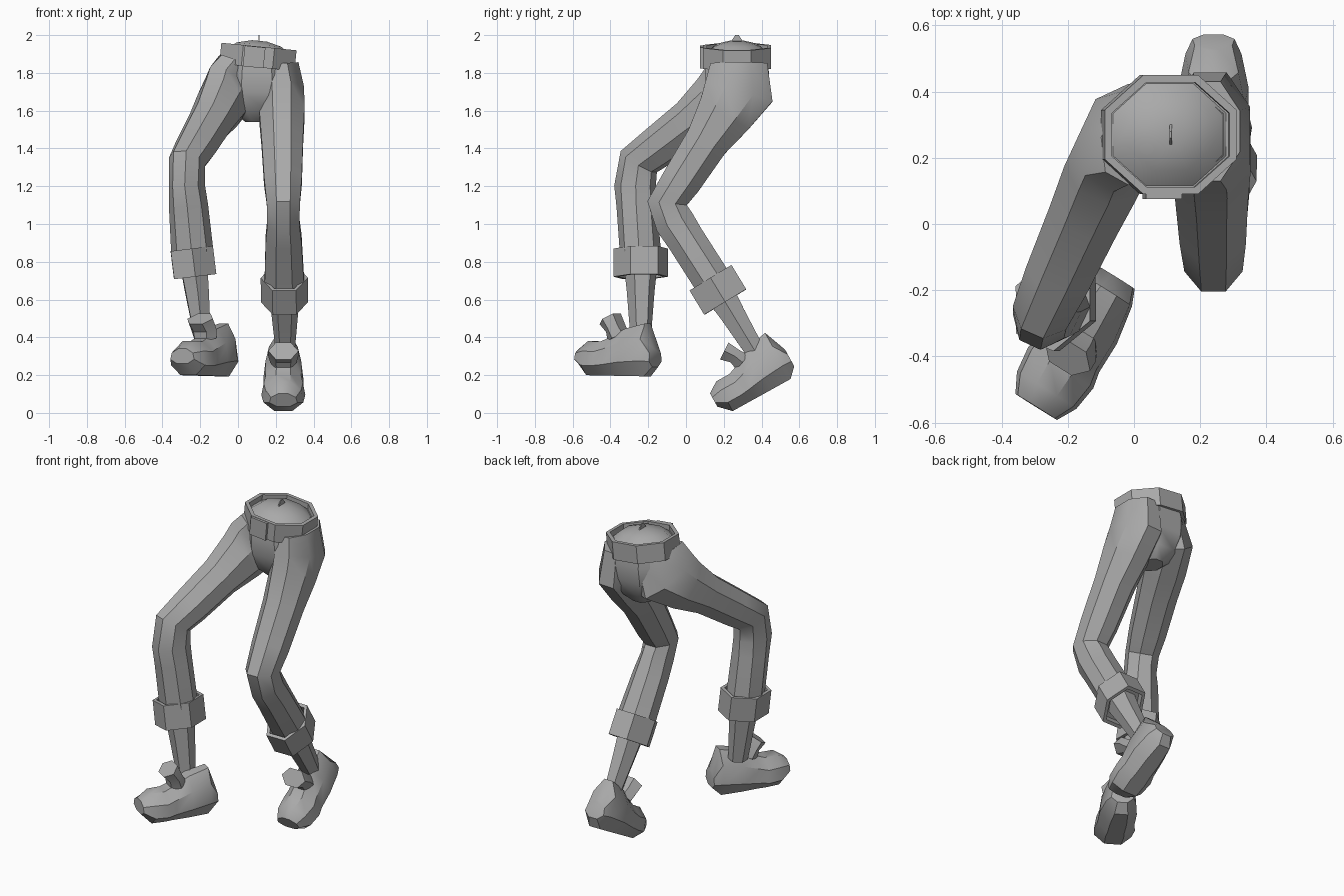
import bpy, bmesh
from math import pi, sin, cos, radians
from mathutils import Vector

cube = bpy.data.objects.get("Cube")
if cube:
    bpy.data.objects.remove(cube)

grey = bpy.data.materials.new("plain_grey")
grey.use_nodes = True
colour = (0.4, 0.4, 0.4, 1)
grey.diffuse_color = colour
grey.node_tree.nodes["Principled BSDF"].inputs["Base Color"].default_value = colour


def finish(name, bm):
    """Turn the skinned rings into a shaded object."""
    bmesh.ops.recalc_face_normals(bm, faces=bm.faces)
    mesh = bpy.data.meshes.new(name)
    bm.to_mesh(mesh)
    bm.free()
    mesh.materials.append(grey)
    part = bpy.data.objects.new(name, mesh)
    bpy.context.collection.objects.link(part)
    bpy.ops.object.select_all(action="DESELECT")
    part.select_set(True)
    bpy.context.view_layer.objects.active = part
    bpy.ops.object.shade_smooth_by_angle(angle=radians(35))
    return part


def path_direction(points, index):
    """Direction of a path at one point, halfway between its two segments."""
    total = Vector()
    if index > 0:
        total += (points[index] - points[index - 1]).normalized()
    if index < len(points) - 1:
        total += (points[index + 1] - points[index]).normalized()
    return total.normalized()


def tube(name, rings, sides=8, side_axis=Vector((1, 0, 0)), axis=None, taper=0):
    """Skin a closed tube through rings of (centre, half width, half depth)."""
    bm = bmesh.new()
    points = [centre for centre, width, depth in rings]
    angles = [pi / 2 + (2 * i + 1) * pi / sides for i in range(sides)]
    widest = max(cos(a) for a in angles)
    deepest = max(sin(a) for a in angles)
    loops = []
    for index, (centre, width, depth) in enumerate(rings):
        along = axis or path_direction(points, index)
        across = (side_axis - along * side_axis.dot(along)).normalized()
        outward = across.cross(along)
        loops.append([bm.verts.new(
            centre + across * (width * cos(a) / widest * (1 - taper * sin(a)))
            + outward * (depth * sin(a) / deepest)) for a in angles])
    for ring, following in zip(loops, loops[1:]):
        for i in range(sides):
            j = (i + 1) % sides
            bm.faces.new((ring[i], ring[j], following[j], following[i]))
    bm.faces.new(loops[0])
    bm.faces.new(loops[-1])
    return finish(name, bm)


def hollow_band(name, start, end, width, depth, wall, **options):
    """Band with a rim and a sunken opening at both ends."""
    inner = (width - wall, depth - wall)
    rings = [(start.lerp(end, 0.3), *inner), (start, *inner), (start, width, depth),
             (end, width, depth), (end, *inner), (end.lerp(start, 0.3), *inner)]
    return tube(name, rings, axis=(end - start).normalized(), **options)


# Pelvis
waist = Vector((0.1, 0.27, 0))
up = Vector((0, 0, 1))
tube("pelvis", [(waist + up * height, width, depth) for height, width, depth in (
    (1.9, 0.17, 0.15), (1.8, 0.19, 0.17), (1.7, 0.2, 0.16),
    (1.6, 0.14, 0.13), (1.54, 0.06, 0.07))])

# Belt, buckle and domed waist, leaning to one side
lean = Vector((0.1, 0, 1)).normalized()
belt_base = waist + up * 1.83
belt_top = belt_base + lean * 0.11
hollow_band("belt", belt_base, belt_top, 0.2, 0.18, 0.022)
tube("waist_dome", [(belt_base + lean * rise, size, size * 0.9) for rise, size in (
    (0.07, 0.18), (0.12, 0.12), (0.14, 0.04))])
tube("waist_fin", [(belt_top, 0.004, 0.05), (belt_top + up * 0.06, 0.003, 0.01)], sides=4)
buckle_offset = Vector((-0.02, -0.18, 0))
tube("buckle", [(belt_base + buckle_offset, 0.055, 0.015),
                (belt_top + buckle_offset, 0.055, 0.015)], sides=4)


def build_leg(name, waistline, seat, knee_top, knee, hem, ankle, turn):
    """Trouser leg, rolled cuff and bare shin from six joints."""
    side_axis = Vector((cos(turn), sin(turn), 0))
    down = (ankle - hem).normalized()
    tube(name + "_trouser_leg", [
        (waistline, 0.1, 0.15),
        (seat, 0.12, 0.185),
        (seat.lerp(knee_top, 0.2), 0.12, 0.15),
        (seat.lerp(knee_top, 0.45), 0.11, 0.115),
        (seat.lerp(knee_top, 0.8), 0.1, 0.105),
        (knee_top, 0.088, 0.105),
        (knee, 0.085, 0.105),
        (knee.lerp(hem, 0.3), 0.095, 0.1),
        (hem + down * 0.04, 0.105, 0.1)], side_axis=side_axis)
    hollow_band(name + "_cuff", hem, hem + down * 0.15, 0.125, 0.13, 0.02,
                sides=6, side_axis=side_axis)
    tube(name + "_shin", [(hem + down * 0.08, 0.08, 0.08),
                          (hem.lerp(ankle, 0.5), 0.07, 0.065),
                          (ankle, 0.05, 0.05)], sides=6, side_axis=side_axis)


# Trailing left leg and forward right leg
build_leg("left", Vector((0.22, 0.28, 1.85)), Vector((0.23, 0.28, 1.7)),
          Vector((0.24, -0.1, 1.11)), Vector((0.24, -0.06, 1.01)),
          Vector((0.245, 0.13, 0.715)), Vector((0.25, 0.37, 0.32)), 0)
build_leg("right", Vector((0.01, 0.27, 1.85)), Vector((-0.04, 0.26, 1.72)),
          Vector((-0.27, -0.25, 1.33)), Vector((-0.27, -0.27, 1.2)),
          Vector((-0.245, -0.24, 0.87)), Vector((-0.19, -0.24, 0.42)), radians(-25))


# Shoes, shaped from toe to heel along y, then posed
def build_shoe(name, place, pitch, turn):
    sections = ((-0.04, 0.1, 0.07, 0.04), (0.02, 0.09, 0.1, 0.09), (0.1, 0.09, 0.11, 0.09),
                (0.15, 0.1, 0.1, 0.1), (0.25, 0.125, 0.1, 0.125),
                (0.37, 0.14, 0.08, 0.14), (0.42, 0.1, 0.06, 0.05))
    shoe = tube(name + "_shoe", [(Vector((0, y, z)), width, height)
                                 for y, z, width, height in sections],
                axis=Vector((0, 1, 0)), taper=0.15)
    tongue = tube(name + "_shoe_tongue", [
        (Vector((0, 0.19, 0.2)), 0.07, 0.05),
        (Vector((0, 0.17, 0.25)), 0.08, 0.04),
        (Vector((0, 0.135, 0.3)), 0.08, 0.05)], sides=6)
    for part in (shoe, tongue):
        part.location = place
        part.rotation_euler = (radians(pitch), 0, radians(turn))


build_shoe("left", (0.24, 0.23, 0), 29, 0)
build_shoe("right", (-0.275, -0.52, 0.2), -1, -32)
